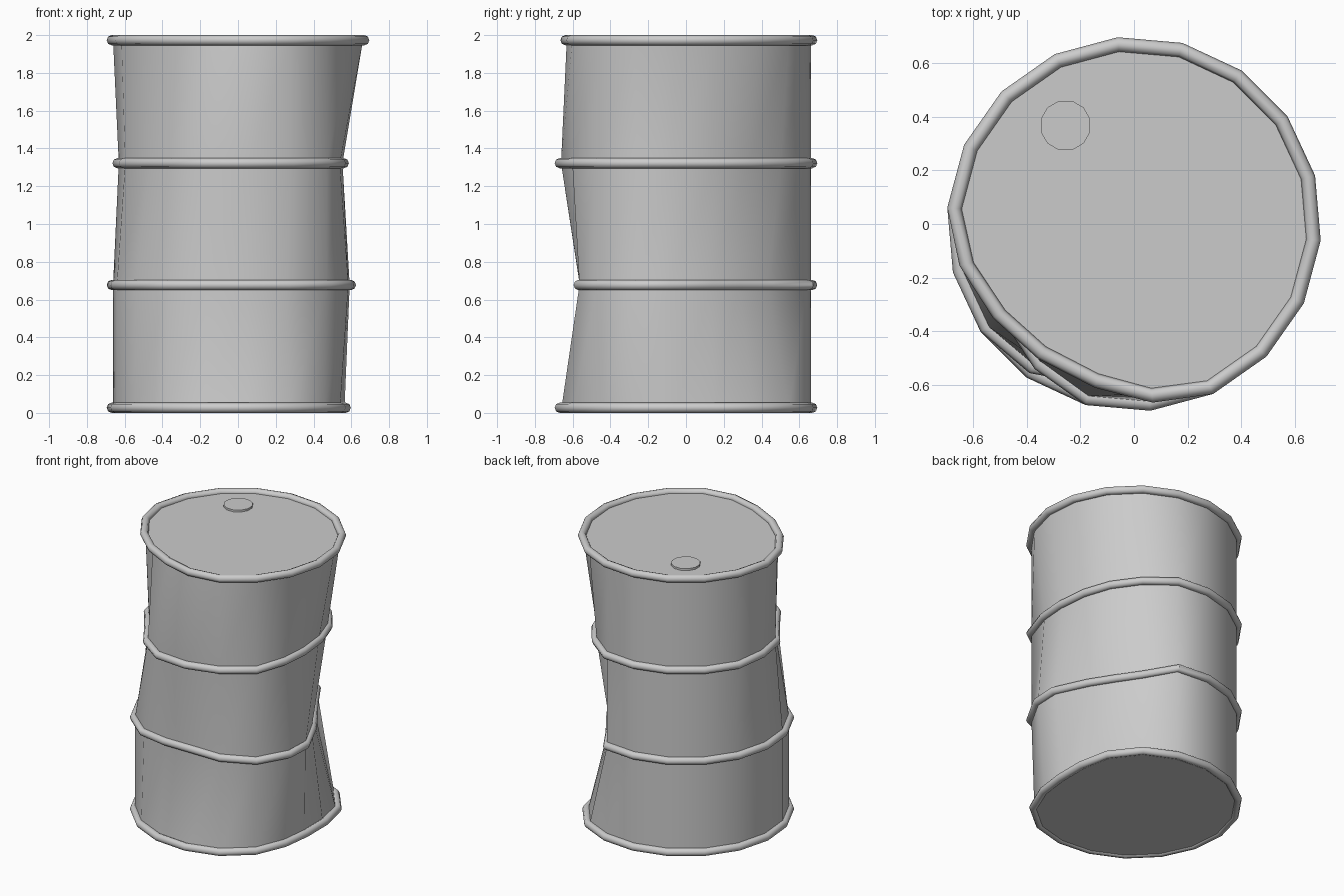
import bpy, bmesh, math
from mathutils import Vector

if "Cube" in bpy.data.objects:
    bpy.data.objects.remove(bpy.data.objects["Cube"])

N, R, TUBE = 18, 0.698, 0.027

# Dented outline points per level: corner angle in degrees -> (x, y)
LEVELS = [
    (0.027, {35: (.55, .38), 15: (.597, .16), 355: (.597, -.06), 335: (.57, -.27), 315: (.48, -.48)}),
    (0.677, {55: (.31, .46), 35: (.42, .30), 15: (.52, .14), 355: (.625, -.09), 335: (.615, -.28),
             295: (.27, -.595), 275: (.05, -.595), 255: (-.18, -.595), 235: (-.39, -.555)}),
    (1.322, {55: (.37, .53), 35: (.50, .35), 15: (.565, .16), 355: (.587, -.07), 335: (.57, -.27),
             235: (-.37, -.54), 215: (-.50, -.34), 195: (-.63, -.16), 175: (-.665, .06)}),
    (1.973, {195: (-.65, -.155), 215: (-.525, -.35), 235: (-.36, -.50), 255: (-.145, -.61), 275: (.07, -.665)}),
]


def outline(dents):
    pts = []
    for i in range(N):
        deg = 15 + 20 * i
        a = math.radians(deg)
        pts.append(Vector((*dents.get(deg, (R * math.cos(a), R * math.sin(a))), 0)))
    return pts


def finish(name, bm, angle):
    bmesh.ops.recalc_face_normals(bm, faces=bm.faces)
    me = bpy.data.meshes.new(name)
    bm.to_mesh(me)
    bm.free()
    ob = bpy.data.objects.new(name, me)
    bpy.context.collection.objects.link(ob)
    bpy.ops.object.select_all(action='DESELECT')
    ob.select_set(True)
    bpy.context.view_layer.objects.active = ob
    bpy.ops.object.shade_smooth_by_angle(angle=math.radians(angle))
    return ob


def bridge(bm, a, b):
    n = len(a)
    for i in range(n):
        j = (i + 1) % n
        bm.faces.new((a[i], a[j], b[j], b[i]))


# Barrel body with lid and base
bm = bmesh.new()
loops = []
for z, dents in LEVELS:
    h = 0.01 if z < 0.1 else z
    loops.append([bm.verts.new(p - p.normalized() * 0.034 + Vector((0, 0, h))) for p in outline(dents)])
for lo, hi in zip(loops, loops[1:]):
    bridge(bm, lo, hi)
bm.faces.new(loops[0])
bm.faces.new(loops[-1])
finish("barrel_body", bm, 40)

# Four hoops following the dented outline
for name, (z, dents) in zip(("bottom_rim", "lower_hoop", "upper_hoop", "top_rim"), LEVELS):
    bm = bmesh.new()
    sections = []
    for p in outline(dents):
        d = p.normalized()
        c = p - d * TUBE + Vector((0, 0, z))
        sections.append([bm.verts.new(c + d * TUBE * math.cos(k * math.tau / 8)
                                      + Vector((0, 0, TUBE * math.sin(k * math.tau / 8))))
                         for k in range(8)])
    for i in range(N):
        bridge(bm, sections[i], sections[(i + 1) % N])
    finish(name, bm, 50)

# Filler cap on the lid
bpy.ops.mesh.primitive_cylinder_add(vertices=12, radius=0.095, depth=0.02,
                                    location=(-0.255, 0.367, 1.977), rotation=(0, 0, math.radians(15)))
bpy.context.object.name = "filler_cap"
bpy.ops.object.shade_smooth_by_angle(angle=math.radians(40))
